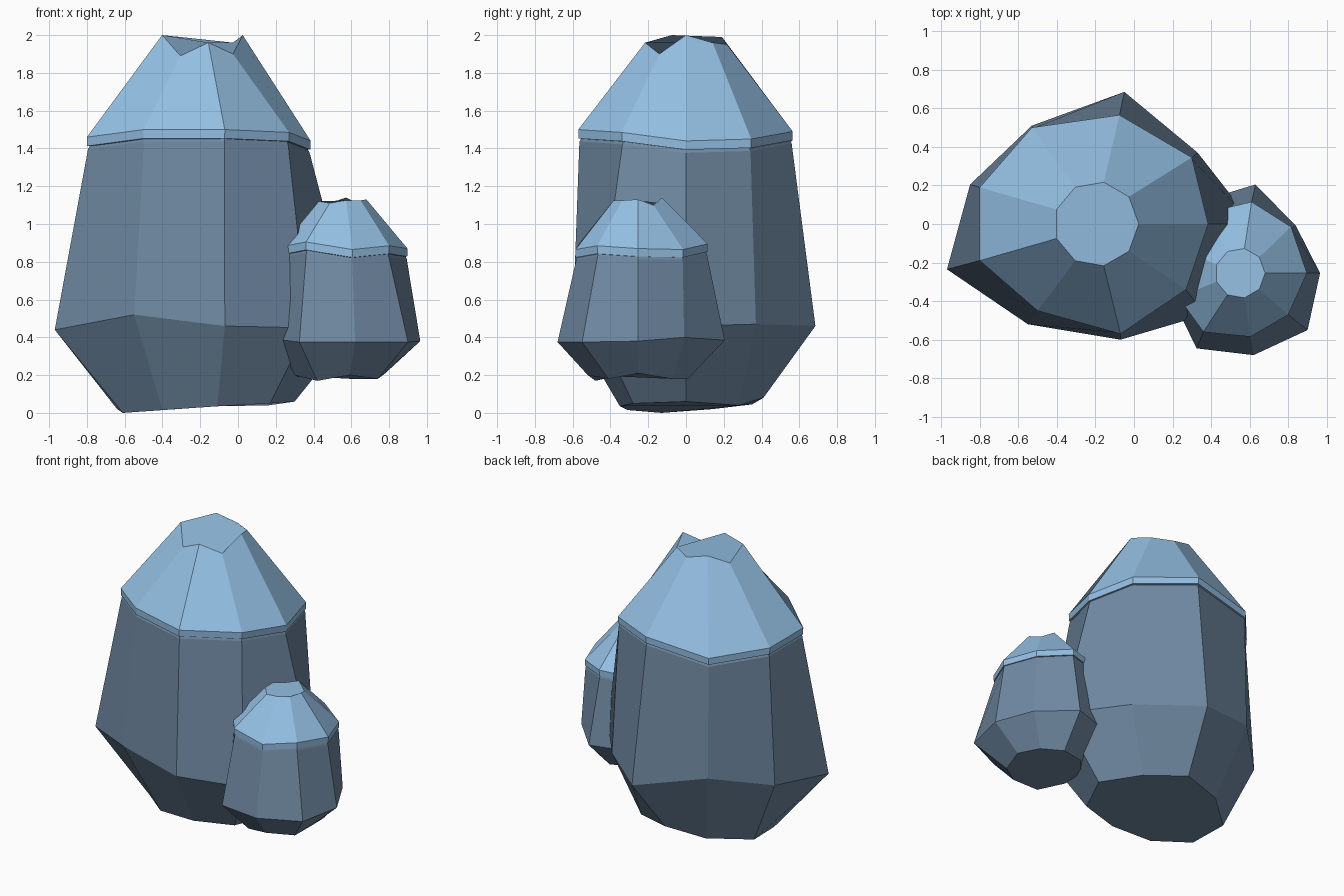
import bpy
import bmesh
from math import cos, sin, radians

if "Cube" in bpy.data.objects:
    bpy.data.objects.remove(bpy.data.objects["Cube"])

SIDES = 9


def material(name, rgb):
    m = bpy.data.materials.new(name)
    m.diffuse_color = (*rgb, 1)
    m.use_nodes = True
    m.node_tree.nodes["Principled BSDF"].inputs["Base Color"].default_value = m.diffuse_color
    return m


stone = material("stone", (0.16, 0.25, 0.36))
frost = material("frost", (0.30, 0.53, 0.78))


def ring(centre, radius, heights):
    """Regular ring of points with an uneven height at each corner."""
    return [(centre[0] + radius * cos(radians(40 * i)),
             centre[1] + radius * sin(radians(40 * i)), z)
            for i, z in enumerate(heights)]


def shrink(points, centre, scale, drop):
    """Copy of a ring, scaled about its centre and lowered."""
    return [(centre[0] + (x - centre[0]) * scale,
             centre[1] + (y - centre[1]) * scale, z - drop) for x, y, z in points]


def loft(name, rings, mat):
    """Closed faceted solid through a stack of rings."""
    bm = bmesh.new()
    loops = [[bm.verts.new(p) for p in r] for r in rings]
    for low, high in zip(loops, loops[1:]):
        for i in range(SIDES):
            j = (i + 1) % SIDES
            bm.faces.new((low[i], low[j], high[j], high[i]))
    bm.faces.new(loops[0][::-1])
    bm.faces.new(loops[-1])
    bmesh.ops.recalc_face_normals(bm, faces=bm.faces)
    mesh = bpy.data.meshes.new(name)
    bm.to_mesh(mesh)
    bm.free()
    mesh.materials.append(mat)
    bpy.context.collection.objects.link(bpy.data.objects.new(name, mesh))


def rock(name, centre, base, belly, shoulder, tip_r, tip_z, band):
    # stone body with a small chamfer just under the cap
    loft(name + "_body", [base, belly,
                          shrink(shoulder, centre, 0.99, band * 1.35),
                          shrink(shoulder, centre, 0.975, band)], stone)
    # pale cap with a thin vertical rim and a jagged tip
    loft(name + "_cap", [shrink(shoulder, centre, 0.997, band), shoulder,
                         ring(centre, tip_r, tip_z)], frost)


# Large rock
rock("large_rock", (-0.195, 0),
     [(0.30, 0, .06), (0.16, .28, .04), (-.12, .41, .08), (-.40, .35, .045),
      (-.64, .14, .02), (-.61, -.13, 0), (-.40, -.31, .015), (-.11, -.35, .035),
      (0.17, -.28, .05)],
     [(0.62, 0, .46), (0.33, .37, .47), (-.05, .685, .46), (-.53, .51, .57),
      (-.85, .205, .49), (-.97, -.235, .44), (-.55, -.52, .52), (-.07, -.60, .46),
      (0.37, -.47, .45)],
     [(0.385, 0, 1.44), (0.30, .345, 1.45), (-.075, .565, 1.49), (-.53, .50, 1.43),
      (-.80, .19, 1.46), (-.80, -.19, 1.46), (-.50, -.45, 1.50), (-.07, -.57, 1.50),
      (0.27, -.34, 1.485)],
     0.22, [2.0, 1.96, 1.95, 1.99, 1.92, 2.0, 1.89, 1.96, 1.90], 0.047)

# Small rock
rock("small_rock", (0.55, -0.255),
     [(0.78, -.25, .21), (0.74, -.07, .18), (0.60, .01, .18), (0.43, -.03, .19),
      (0.32, -.16, .19), (0.30, -.34, .20), (0.42, -.48, .17), (0.59, -.52, .20),
      (0.74, -.41, .18)],
     [(0.965, -.255, .38), (0.84, -.01, .40), (0.63, .205, .385), (0.35, .12, .38),
      (0.20, -.11, .39), (0.20, -.39, .39), (0.325, -.645, .375), (0.62, -.68, .375),
      (0.90, -.55, .375)],
     [(0.897, -.255, .87), (0.815, -.015, .865), (0.61, .115, .895), (0.38, .06, .88),
      (0.23, -.12, .88), (0.23, -.38, .88), (0.36, -.56, .905), (0.605, -.585, .865),
      (0.80, -.47, .885)],
     0.13, [1.13, 1.10, 1.14, 1.11, 1.12, 1.12, 1.11, 1.125, 1.125], 0.042)
